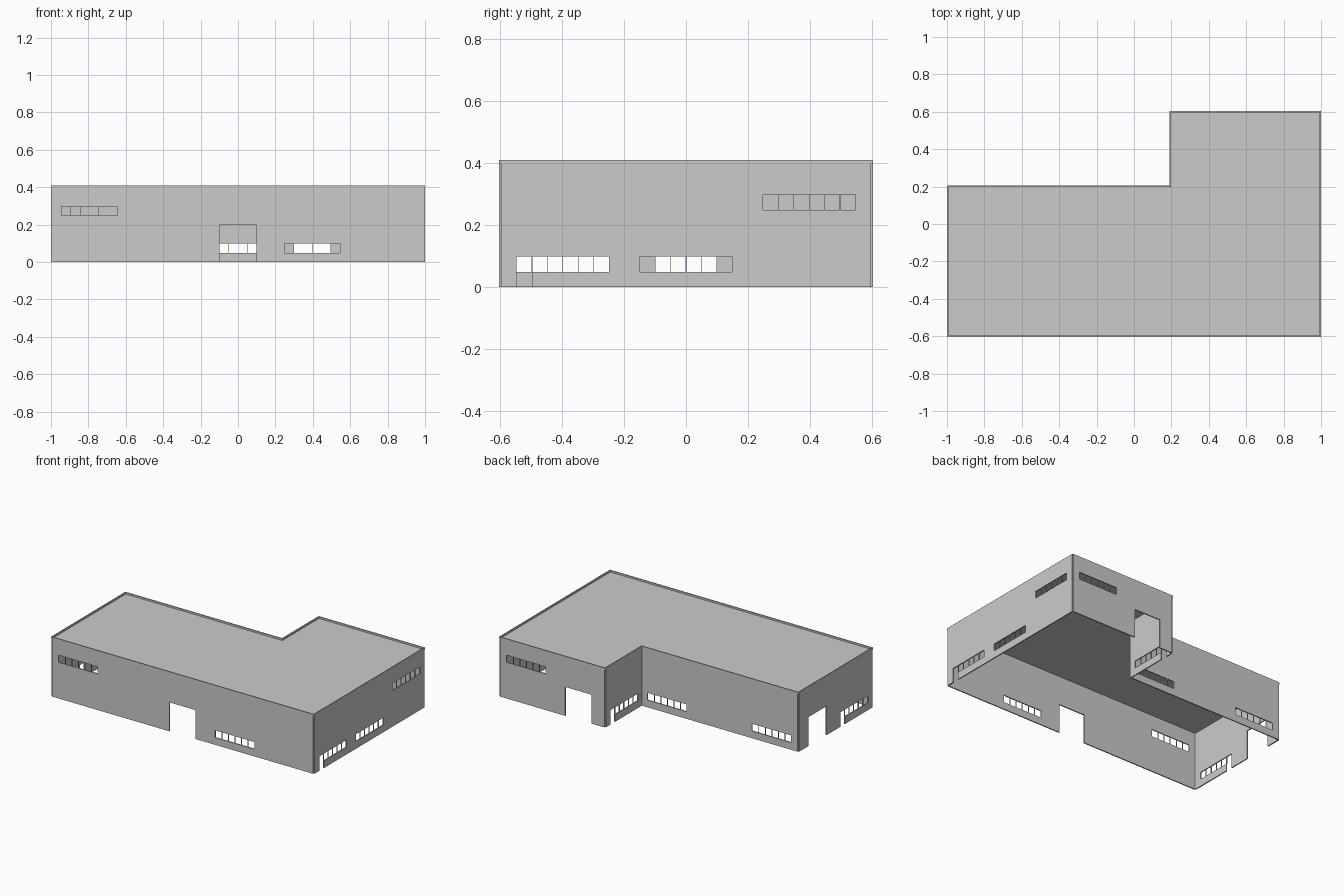
import bpy, bmesh
from mathutils import Vector

if "Cube" in bpy.data.objects:
    bpy.data.objects.remove(bpy.data.objects["Cube"])

P = 0.397      # wall panel size (square)
T = 0.0075     # panel thickness, outward from the plan line
C = P / 8      # window cell size
TOP = 0.409
ORIGIN = Vector((-2.5 * P, -1.5 * P, 0))
UP = Vector((0, 0, 1))

# Openings per panel kind as (column, row) cells of an 8 x 8 grid
strip = lambda row: {(c, row) for c in range(1, 7)}
OPEN = {
    "blank": set(),
    "door": {(c, r) for c in range(2, 6) for r in range(4)},
    "low": strip(1),
    "high": strip(5),
    "entry": strip(1) | {(1, 0)},
}


def finish(bm, name):
    bmesh.ops.recalc_face_normals(bm, faces=bm.faces[:])
    me = bpy.data.meshes.new(name)
    bm.to_mesh(me)
    bm.free()
    ob = bpy.data.objects.new(name, me)
    bpy.context.collection.objects.link(ob)
    return ob


def extrude(bm, vec):
    r = bmesh.ops.extrude_face_region(bm, geom=bm.faces[:], use_keep_orig=True)
    bmesh.ops.translate(bm, vec=vec,
                        verts=[g for g in r["geom"] if isinstance(g, bmesh.types.BMVert)])


def panel(start, d, kind, name):
    """Thin slab with openings; start is the lower left seen from outside."""
    n = Vector((d.y, -d.x, 0))
    bm = bmesh.new()
    v = [[bm.verts.new(start + d * (i * C) + UP * (k * C)) for k in range(9)]
         for i in range(9)]
    for i in range(8):
        for k in range(8):
            if (i, k) not in OPEN[kind]:
                bm.faces.new((v[i][k], v[i + 1][k], v[i + 1][k + 1], v[i][k + 1]))
    bmesh.ops.delete(bm, geom=[q for q in bm.verts if not q.link_faces], context='VERTS')
    extrude(bm, n * T)
    finish(bm, name)
    # Thin bars between the panes
    if kind in ("low", "high", "entry"):
        row = 5 if kind == "high" else 1
        bm = bmesh.new()
        for i in range(2, 7):
            a = start + d * (i * C - 0.001) + UP * (row * C)
            w, h = d * 0.002, UP * C
            bm.faces.new([bm.verts.new(q) for q in (a, a + w, a + w + h, a + h)])
        extrude(bm, n * T)
        finish(bm, name + "_window_bars")


# Wall runs, counter-clockwise around the plan
RUNS = [
    ("front_wall", (0, 0), (1, 0), ["high", "blank", "door", "low", "blank"]),
    ("right_wall", (5, 0), (0, 1), ["entry", "low", "high"]),
    ("wing_back_wall", (5, 3), (-1, 0), ["high", "door"]),
    ("wing_side_wall", (3, 3), (0, -1), ["entry"]),
    ("back_wall", (3, 2), (-1, 0), ["low", "blank", "low"]),
    ("left_wall", (0, 2), (0, -1), ["door", "entry"]),
]
inner, outer = [], []
for j, (name, s, d, kinds) in enumerate(RUNS):
    d = Vector((*d, 0))
    start = ORIGIN + Vector((*s, 0)) * P
    for i, kind in enumerate(kinds):
        panel(start + d * (i * P), d, kind, f"{name}_{i + 1}_{kind}")
    pd = RUNS[j - 1][2]
    inner.append(start + UP * P)
    outer.append(start + UP * P + Vector((d.y + pd[1], -d.x - pd[0], 0)) * T)

# Flat roof sheet
bm = bmesh.new()
bm.faces.new([bm.verts.new(q) for q in inner])
finish(bm, "roof")

# Raised rim around the roof
bm = bmesh.new()
a = [bm.verts.new(q) for q in inner]
b = [bm.verts.new(q) for q in outer]
for i in range(6):
    k = (i + 1) % 6
    bm.faces.new((a[i], b[i], b[k], a[k]))
extrude(bm, UP * (TOP - P))
finish(bm, "roof_rim")
